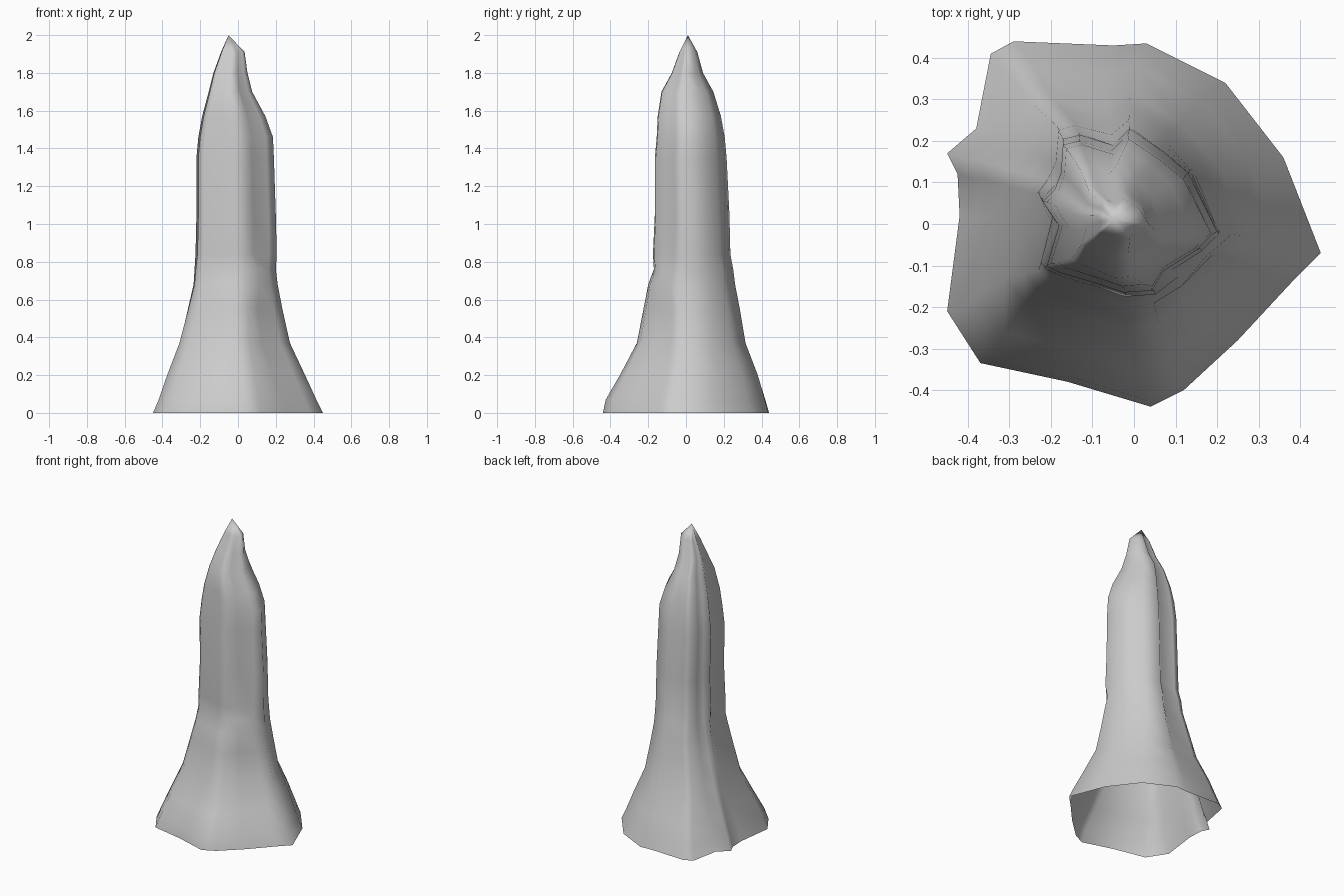
import bpy

# Matching outline points: flared foot and narrow grooved shaft
foot = [(.45, -.07), (.38, -.14), (.25, -.28), (.12, -.40), (.04, -.44), (-.16, -.38),
        (-.37, -.335), (-.45, -.21), (-.42, .02), (-.425, .12), (-.45, .17), (-.38, .23),
        (-.345, .41), (-.29, .44), (-.05, .43), (.03, .435), (.22, .34), (.36, .16)]
shaft = [(.20, -.02), (.16, -.06), (.08, -.11), (.05, -.16), (-.02, -.165), (-.08, -.145),
         (-.18, -.115), (-.21, -.10), (-.18, 0), (-.22, .06), (-.19, .09), (-.175, .13),
         (-.17, .20), (-.13, .21), (-.05, .185), (-.01, .225), (.07, .17), (.13, .12)]

# Height, foot-to-shaft blend, x range, y range
levels = [(0, 0, -.45, .45, -.44, .44),
          (.07, .12, -.42, .415, -.425, .42),
          (.20, .34, -.375, .355, -.35, .38),
          (.37, .62, -.31, .275, -.26, .315),
          (.55, .78, -.265, .235, -.225, .285),
          (.68, .86, -.235, .21, -.20, .26),
          (.76, .9, -.23, .20, -.17, .25),
          (.84, 1, -.225, .205, -.175, .235),
          (1.05, 1, -.22, .20, -.165, .23),
          (1.35, 1, -.22, .19, -.165, .215),
          (1.46, 1, -.21, .185, -.155, .205),
          (1.57, 1, -.19, .145, -.15, .185),
          (1.70, 1, -.155, .075, -.13, .145),
          (1.80, 1, -.13, .05, -.075, .09),
          (1.91, 1, -.09, .035, -.035, .06)]
n = len(foot)


def fit(values, lo, hi):
    a, b = min(values), max(values)
    return [lo + (v - a) / (b - a) * (hi - lo) for v in values]


# Stacked rings, with a ledge under the niche on the front right
verts = []
for z, t, x0, x1, y0, y1 in levels:
    xs = fit([a[0] * (1 - t) + b[0] * t for a, b in zip(foot, shaft)], x0, x1)
    ys = fit([a[1] * (1 - t) + b[1] * t for a, b in zip(foot, shaft)], y0, y1)
    if .6 < z < .8:
        xs[2] += .025
        ys[2] -= .02
        ys[1] -= .015
    verts += [(x, y, z) for x, y in zip(xs, ys)]
verts.append((-.05, .01, 2))

# Open-bottomed skin closed at the tip
faces = []
for r in range(len(levels) - 1):
    for j in range(n):
        k = (j + 1) % n
        faces.append((r * n + j, (r + 1) * n + j, (r + 1) * n + k, r * n + k))
top = (len(levels) - 1) * n
faces += [(top + j, len(verts) - 1, top + (j + 1) % n) for j in range(n)]

mesh = bpy.data.meshes.new("stalagmite")
mesh.from_pydata(verts, [], faces)
mesh.update()
for p in mesh.polygons:
    p.use_smooth = True
rock = bpy.data.objects.new("stalagmite", mesh)
bpy.context.collection.objects.link(rock)
